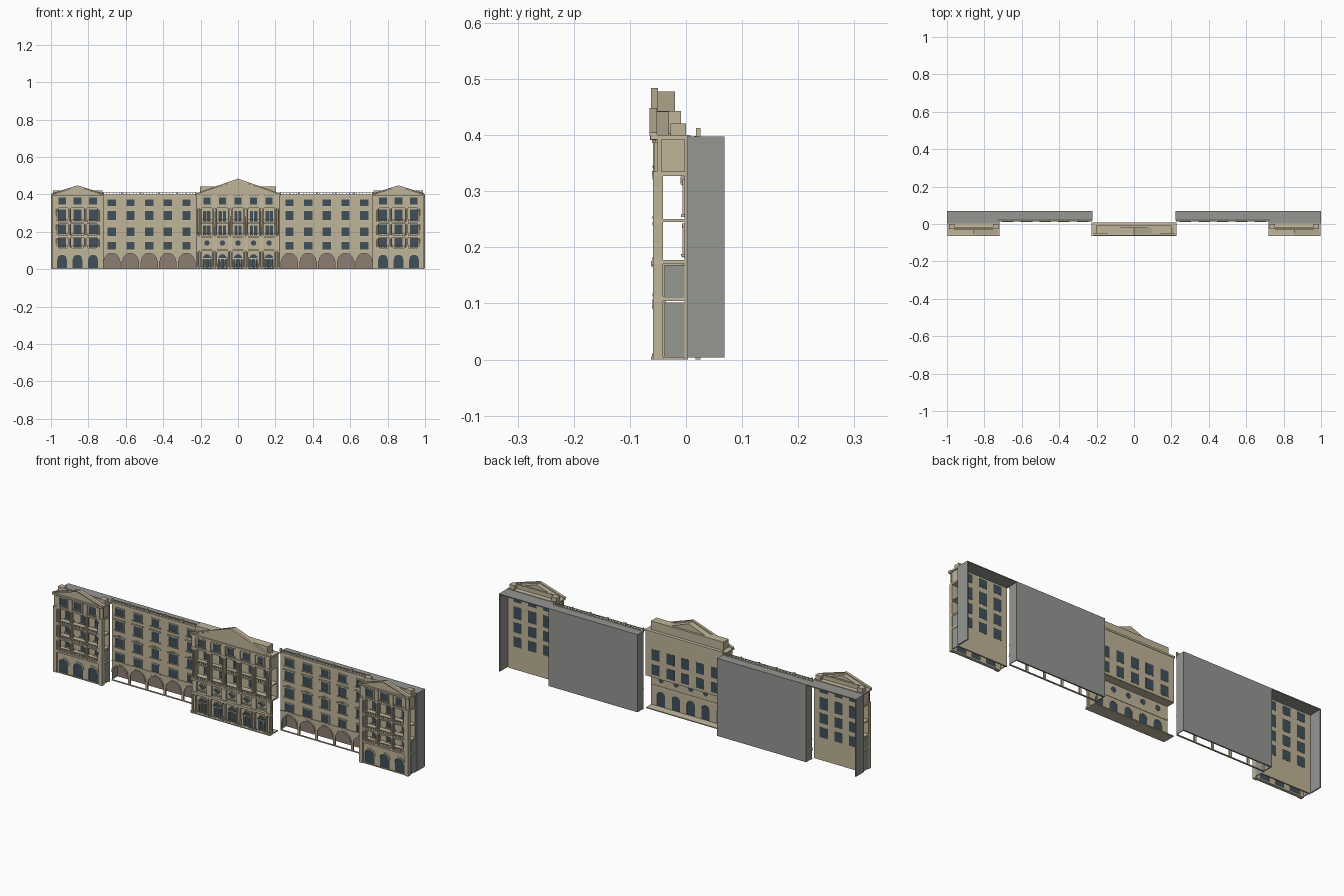
import bpy, bmesh, math
from mathutils import Matrix, Vector

if "Cube" in bpy.data.objects:
    bpy.data.objects.remove(bpy.data.objects["Cube"], do_unlink=True)


def material(name, rgb):
    m = bpy.data.materials.new(name)
    m.use_nodes = True
    m.diffuse_color = (*rgb, 1)
    m.node_tree.nodes["Principled BSDF"].inputs["Base Color"].default_value = (*rgb, 1)
    return m


STONE = material("sandstone", (0.53, 0.46, 0.32))
TRIM = material("pale stone trim", (0.57, 0.5, 0.36))
GREY = material("grey render", (0.3, 0.31, 0.29))
GLASS = material("dark blue glass", (0.05, 0.08, 0.1))
BROWN = material("arcade brown", (0.27, 0.21, 0.17))
parts = {}


def mesh(name, mat):
    return parts.setdefault(name, (bmesh.new(), mat))[0]


def box(name, mat, x0, x1, y0, y1, z0, z1):
    centre = Vector((x0 + x1, y0 + y1, z0 + z1)) / 2
    size = (abs(x1 - x0), abs(y1 - y0), abs(z1 - z0), 1)
    bmesh.ops.create_cube(mesh(name, mat), size=1,
                          matrix=Matrix.Translation(centre) @ Matrix.Diagonal(size))


def prism(name, mat, pts, y0, y1):
    """Extrude an outline in x and z from y0 to y1."""
    bm = mesh(name, mat)
    face = bm.faces.new([bm.verts.new((x, y0, z)) for x, z in pts])
    geo = bmesh.ops.extrude_face_region(bm, geom=[face])["geom"]
    verts = [v for v in geo if isinstance(v, bmesh.types.BMVert)]
    bmesh.ops.translate(bm, verts=verts, vec=(0, y1 - y0, 0))


def column(name, x, y, r, z0, z1):
    bmesh.ops.create_cone(mesh(name, TRIM), cap_ends=True, segments=10, radius1=r, radius2=r * 0.85,
                          depth=z1 - z0, matrix=Matrix.Translation((x, y, (z0 + z1) / 2)))
    for z in (z0, z1 - 0.006):
        box(name, TRIM, x - r * 1.3, x + r * 1.3, y - r * 1.3, y + r * 1.3, z, z + 0.006)


def arc(cx, cz, r, n=12, span=math.pi):
    return [(cx - r * math.cos(span * i / n), cz + r * math.sin(span * i / n)) for i in range(n + 1)]


def arch_wall(name, mat, x0, x1, top, centres, r, spring, y0, y1):
    """Wall with round-headed openings down to the ground."""
    pts = [(x0, top), (x0, 0)]
    for c in sorted(centres):
        pts += [(c - r, 0)] + arc(c, spring, r) + [(c + r, 0)]
    prism(name, mat, pts + [(x1, 0), (x1, top)], y0, y1)


def arch_ring(name, cx, cz, r, w, y0, y1):
    prism(name, TRIM, arc(cx, cz, r + w) + arc(cx, cz, r)[::-1], y0, y1)


def gable(name, mat, cx, half, z0, z1, y0, y1):
    prism(name, mat, [(cx - half, z0), (cx + half, z0), (cx, z1)], y0, y1)


def raking(name, cx, half, z0, z1, t, y0, y1):
    """Sloping cornices along a gable."""
    prism(name, TRIM, [(cx - half, z0), (cx, z1), (cx + half, z0),
                       (cx + half, z0 - t), (cx, z1 - t), (cx - half, z0 - t)], y0, y1)


def window(name, cx, w, z0, z1, y0, y1, sill=True):
    """Glass seen on both faces of a wall, with frame and sill in front."""
    box(name + "_glass", GLASS, cx - w / 2, cx + w / 2, y0 - 0.001, y1 + 0.001, z0, z1)
    for s in (-1, 1):
        e = cx + s * w / 2
        box(name + "_frames", TRIM, e - 0.002, e + 0.002, y0 - 0.003, y0, z0, z1)
    box(name + "_frames", TRIM, cx - w / 2 - 0.002, cx + w / 2 + 0.002, y0 - 0.004, y0, z1, z1 + 0.004)
    if sill:
        box(name + "_frames", TRIM, cx - w / 2 - 0.005, cx + w / 2 + 0.005, y0 - 0.006, y0, z0 - 0.004, z0)


def railing(name, x0, x1, y, z, h=0.015, step=0.012):
    n = max(2, round((x1 - x0) / step))
    box(name, TRIM, x0, x1, y - 0.003, y + 0.003, z + h - 0.003, z + h)
    box(name, TRIM, x0, x1, y - 0.003, y + 0.003, z, z + 0.002)
    for i in range(n + 1):
        x = x0 + (x1 - x0) * i / n
        box(name, TRIM, x - 0.0015, x + 0.0015, y - 0.0015, y + 0.0015, z, z + h)


# Long ranges between the pavilions
def long_range(s):
    a, b = sorted((s * 0.225, s * 0.72))
    bays = [s * (0.275 + 0.1 * i) for i in range(5)]
    arch_wall("range_wall", STONE, a, b, 0.395, bays, 0.044, 0.044, 0.019, 0.026)
    box("range_base_rail", TRIM, a, b, 0.017, 0.024, 0, 0.004)
    box("arcade_lining", BROWN, a, b, 0.062, 0.065, 0.004, 0.1)
    box("rear_box", GREY, a, b, 0.065, 0.069, 0.004, 0.397)
    box("rear_box", GREY, a, b, 0.022, 0.069, 0.39, 0.397)
    for x in (a, b):
        box("rear_box", GREY, x - 0.002, x + 0.002, 0.022, 0.069, 0.004, 0.397)
    box("range_cornice", TRIM, a, b, 0.014, 0.026, 0.388, 0.398)
    box("range_cornice", TRIM, a, b, 0.016, 0.02, 0.098, 0.103)
    railing("roof_balustrade", a, b, 0.022, 0.397, 0.012, 0.018)
    for x in [a + 0.099 * i for i in range(6)]:
        box("roof_balustrade", TRIM, x - 0.004, x + 0.004, 0.018, 0.026, 0.397, 0.413)
    for x in bays:
        arch_ring("arcade_rings", x, 0.044, 0.041, 0.006, 0.016, 0.02)
        for z, h in ((0.337, 0.036), (0.262, 0.048), (0.178, 0.046), (0.106, 0.04)):
            window("range_window", x, 0.048, z, z + h, 0.019, 0.026)
        raking("range_window_hoods", x, 0.031, 0.229, 0.239, 0.004, 0.012, 0.019)
        box("range_window_hoods", TRIM, x - 0.031, x + 0.031, 0.012, 0.019, 0.314, 0.318)


# End pavilions
def pavilion(s):
    a, b = sorted((s * 0.72, s * 0.995))
    c = s * 0.858
    bays = [c - 0.083, c, c + 0.083]
    box("pavilion_back_wall", STONE, a, b, -0.003, 0.004, 0, 0.397)
    box("pavilion_rear_box", GREY, a, b, 0.003, 0.069, 0.392, 0.397)
    outer = s * 0.997
    box("pavilion_rear_box", GREY, outer - 0.003, outer + 0.003, 0.003, 0.069, 0.004, 0.397)
    arch_wall("pavilion_ground_wall", STONE, a, b, 0.104, bays, 0.026, 0.052, -0.052, -0.042)
    for x in (a, b):
        e = 0.002 if x == a else -0.002
        for z0, z1 in ((0.004, 0.102), (0.11, 0.168)):
            box("pavilion_side_panels", GREY, x + e - 0.002, x + e + 0.002, -0.038, -0.003, z0, z1)
        box("pavilion_attic", STONE, x + e * 2, x + e * 4, -0.045, 0, 0.33, 0.395)
    for z, t in ((0.104, 0.008), (0.17, 0.007), (0.245, 0.005), (0.327, 0.008)):
        box("pavilion_floors", TRIM, a, b, -0.058, 0.003, z, z + t)
    box("pavilion_base", TRIM, a, b, -0.055, -0.04, 0, 0.005)
    for x in bays:
        prism("pavilion_ground_glass", GLASS,
              [(x - 0.026, 0.005)] + arc(x, 0.052, 0.026) + [(x + 0.026, 0.005)], -0.05, -0.044)
        arch_ring("pavilion_arch_rings", x, 0.052, 0.025, 0.006, -0.055, -0.05)
        for z0, z1 in ((0.116, 0.166), (0.188, 0.238), (0.258, 0.318), (0.342, 0.384)):
            window("pavilion_window", x, 0.046, z0, z1, -0.003, 0.004)
        window("attic_window", x, 0.046, 0.345, 0.383, -0.052, -0.044)
        for z in (0.112, 0.177, 0.25):
            railing("pavilion_railings", x - 0.032, x + 0.032, -0.052, z)
    # Corner piers and column pairs
    for x in (a + 0.01, b - 0.01):
        box("pavilion_piers", STONE, x - 0.01, x + 0.01, -0.059, -0.041, 0, 0.33)
    for x in (c - 0.042, c + 0.042, a + 0.026, b - 0.026):
        for z0, z1 in ((0.112, 0.17), (0.177, 0.245), (0.25, 0.327)):
            box("pavilion_piers", STONE, x - 0.008, x + 0.008, -0.052, -0.042, z0, z1)
            column("pavilion_columns", x, -0.053, 0.005, z0, z1)
        box("pavilion_piers", TRIM, x - 0.009, x + 0.009, -0.057, -0.05, 0.335, 0.388)
    box("pavilion_attic", STONE, a, b, -0.052, -0.044, 0.33, 0.395)
    box("pavilion_cornice", TRIM, a - 0.002, b + 0.002, -0.063, 0.004, 0.392, 0.4)
    # Pediment and low parapet
    gable("pavilion_pediment", STONE, c, 0.13, 0.4, 0.442, -0.058, -0.03)
    raking("pavilion_pediment_trim", c, 0.139, 0.405, 0.448, 0.006, -0.065, -0.052)
    box("pavilion_parapet", STONE, a + 0.005, b - 0.005, -0.028, -0.02, 0.4, 0.421)
    for x in (a + 0.02, b - 0.02):
        box("pavilion_parapet", STONE, x - 0.015, x + 0.015, -0.028, 0, 0.4, 0.421)


for side in (-1, 1):
    long_range(side)
    pavilion(side)

# Central block: ground storey
H = 0.222
bays = [0.083 * i for i in range(-2, 3)]
piers = [0.083 * (i + 0.5) for i in range(-3, 3)]
arch_wall("centre_ground_wall", STONE, -H, H, 0.17, bays, 0.023, 0.058, -0.046, -0.038)
box("centre_base", TRIM, -H, H, -0.062, 0.002, 0, 0.005)
box("centre_entablature", TRIM, -H, H, -0.06, -0.036, 0.097, 0.108)
for x in bays:
    prism("centre_ground_glass", GLASS,
          [(x - 0.023, 0.005)] + arc(x, 0.058, 0.023) + [(x + 0.023, 0.005)], -0.044, -0.04)
    arch_ring("centre_arch_rings", x, 0.058, 0.022, 0.005, -0.05, -0.045)
    for dx in (-0.012, 0.012):
        column("centre_door_columns", x + dx, -0.048, 0.003, 0.005, 0.058)
    box("centre_door_bars", TRIM, x - 0.023, x + 0.023, -0.05, -0.044, 0.055, 0.06)
    # Round windows under small arches
    prism("round_windows", GLASS, arc(x, 0.14, 0.014, 20, math.tau)[:-1], -0.048, -0.037)
    arch_ring("round_window_rings", x, 0.14, 0.014, 0.004, -0.052, -0.045)
    prism("round_window_rings", TRIM, [(x - 0.024, 0.122), (x + 0.024, 0.122), (x + 0.02, 0.117),
                                       (x - 0.02, 0.117)], -0.052, -0.045)
    railing("centre_railings", x - 0.03, x + 0.03, -0.056, 0.176)
    railing("centre_railings", x - 0.03, x + 0.03, -0.048, 0.25)
for x in piers:
    for dx in (-0.009, 0.009):
        column("centre_ground_columns", x + dx, -0.054, 0.005, 0.005, 0.097)
    box("centre_pilasters", TRIM, x - 0.013, x + 0.013, -0.054, -0.045, 0.108, 0.168)

# Central block: open loggia with tall columns
box("centre_back_wall", STONE, -H, H, -0.003, 0.006, 0.168, 0.397)
for z, t, y in ((0.167, 0.009, -0.062), (0.245, 0.005, -0.05), (0.327, 0.009, -0.061)):
    box("centre_floors", TRIM, -H, H, y, 0.004, z, z + t)
for x in bays:
    window("centre_window", x, 0.044, 0.182, 0.234, -0.003, 0.006, False)
    window("centre_window", x, 0.044, 0.256, 0.31, -0.003, 0.006, False)
    raking("centre_window_hoods", x, 0.03, 0.316, 0.326, 0.004, -0.01, -0.003)
    for z0, z1 in ((0.182, 0.234), (0.256, 0.31)):
        box("centre_glazing_bars", TRIM, x - 0.0015, x + 0.0015, -0.006, -0.003, z0, z1)
    window("centre_attic_window", x, 0.04, 0.346, 0.382, -0.054, -0.044)
for x in piers:
    box("loggia_piers", STONE, x - 0.009, x + 0.009, -0.05, -0.041, 0.176, 0.327)
    for dx in (-0.007, 0.007):
        column("loggia_columns", x + dx, -0.053, 0.005, 0.176, 0.327)
    box("attic_pilasters", TRIM, x - 0.011, x + 0.011, -0.059, -0.052, 0.336, 0.39)

# Central attic, parapet and pediment
box("centre_attic", STONE, -H, H, -0.054, -0.044, 0.334, 0.395)
for x in (-H, H - 0.005):
    box("centre_attic", STONE, x, x + 0.005, -0.046, 0, 0.334, 0.395)
box("centre_cornice", TRIM, -H - 0.004, H + 0.004, -0.064, 0.008, 0.391, 0.4)
for i in range(31):
    x = -0.21 + 0.014 * i
    box("cornice_dentils", TRIM, x - 0.003, x + 0.003, -0.061, -0.052, 0.386, 0.391)
box("centre_parapet", STONE, -0.203, 0.203, -0.052, -0.009, 0.4, 0.443)
gable("centre_pediment", STONE, 0, 0.21, 0.4, 0.478, -0.058, -0.02)
raking("centre_pediment_trim", 0, 0.226, 0.405, 0.484, 0.007, -0.062, -0.05)

# Turn every part into an object
for name, (bm, mat) in parts.items():
    bmesh.ops.recalc_face_normals(bm, faces=bm.faces)
    data = bpy.data.meshes.new(name)
    bm.to_mesh(data)
    bm.free()
    data.materials.append(mat)
    bpy.context.collection.objects.link(bpy.data.objects.new(name, data))
